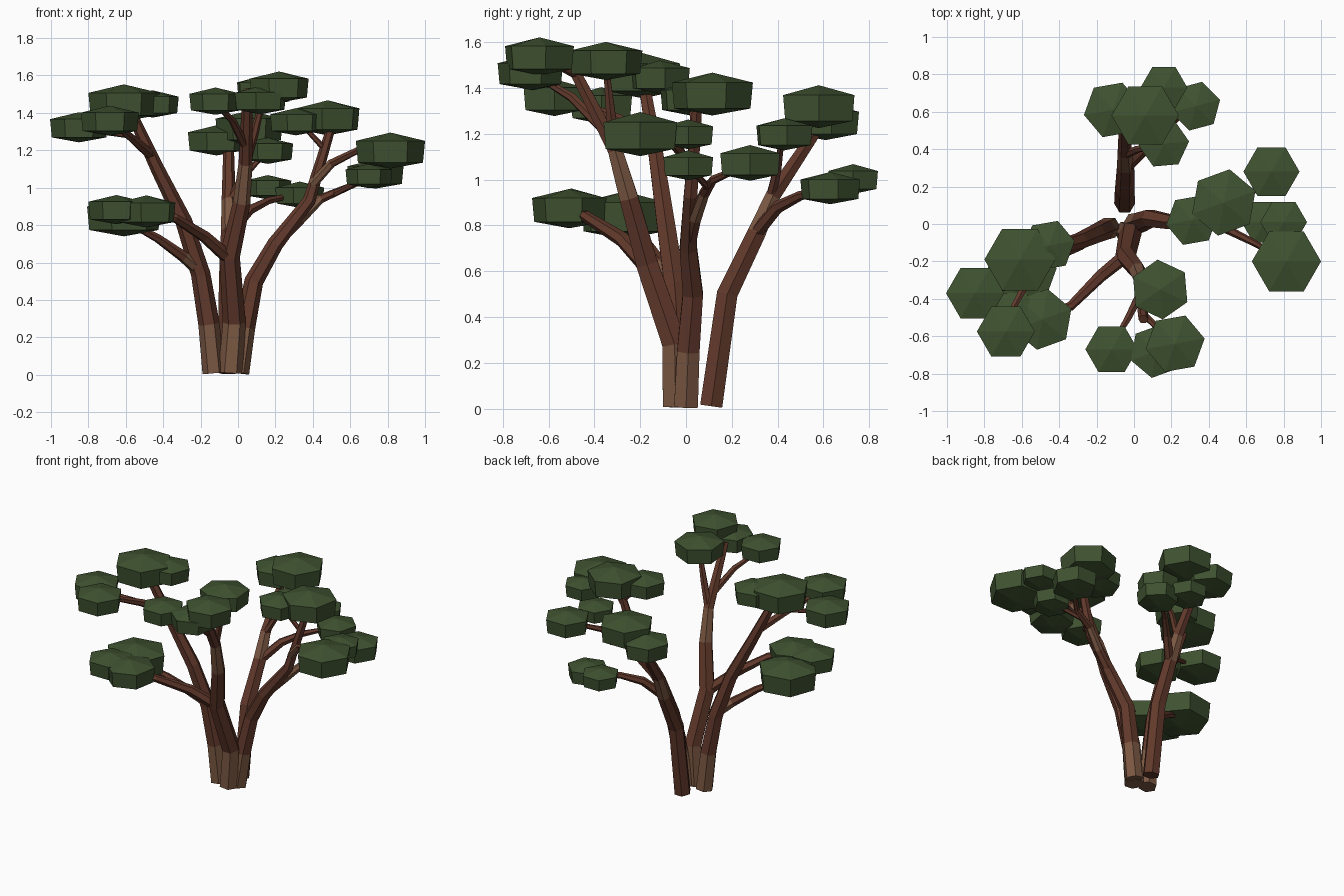
import bpy
import bmesh
import math
from mathutils import Vector

if "Cube" in bpy.data.objects:
    bpy.data.objects.remove(bpy.data.objects["Cube"], do_unlink=True)


def make_material(name, color):
    mat = bpy.data.materials.new(name)
    mat.use_nodes = True
    mat.diffuse_color = (*color, 1)
    bsdf = next(n for n in mat.node_tree.nodes if n.type == 'BSDF_PRINCIPLED')
    bsdf.inputs["Base Color"].default_value = (*color, 1)
    bsdf.inputs["Roughness"].default_value = 0.9
    return mat


LEAF = make_material("leaf green", (0.05, 0.085, 0.03))
BARK = make_material("dark bark", (0.125, 0.042, 0.025))
PALE = make_material("pale bark", (0.2, 0.098, 0.056))


def finish(name, bm, materials):
    bmesh.ops.recalc_face_normals(bm, faces=bm.faces)
    mesh = bpy.data.meshes.new(name)
    bm.to_mesh(mesh)
    bm.free()
    for mat in materials:
        mesh.materials.append(mat)
    obj = bpy.data.objects.new(name, mesh)
    bpy.context.collection.objects.link(obj)
    return obj


def limb(name, path, r_start, r_end, pale=(), sides=6):
    """Faceted tapering limb along a path; segments listed in pale are lighter."""
    pts = [Vector(p) for p in path]
    last = len(pts) - 1
    bm = bmesh.new()
    rings = []
    for i, p in enumerate(pts):
        tangent = (pts[min(i + 1, last)] - pts[max(i - 1, 0)]).normalized()
        turn = Vector((0, 0, 1)).rotation_difference(tangent)
        r = r_start + (r_end - r_start) * (i / last) ** 1.5
        rings.append([])
        for k in range(sides):
            a = math.tau * k / sides
            spoke = Vector((math.cos(a), math.sin(a), 0)) * r
            rings[-1].append(bm.verts.new(p + turn @ spoke))
    for i in range(last):
        for k in range(sides):
            n = (k + 1) % sides
            face = bm.faces.new((rings[i][k], rings[i][n], rings[i + 1][n], rings[i + 1][k]))
            face.material_index = int(i in pale)
    bm.faces.new(rings[0][::-1]).material_index = int(0 in pale)
    bm.faces.new(rings[-1])
    return finish(name, bm, (BARK, PALE))


def leaf_pad(name, x, y, z, r, angle):
    """Hexagonal slab with a shallow point above and below."""
    bm = bmesh.new()
    top = bm.verts.new((x, y, z + 0.54 * r))
    bottom = bm.verts.new((x, y, z - 0.5 * r))
    upper, lower = [], []
    for k in range(6):
        a = math.radians(angle + 60 * k)
        c, s = math.cos(a) * r, math.sin(a) * r
        upper.append(bm.verts.new((x + c, y + s, z + 0.3 * r)))
        lower.append(bm.verts.new((x + c * 0.94, y + s * 0.94, z - 0.33 * r)))
    for k in range(6):
        n = (k + 1) % 6
        bm.faces.new((upper[k], upper[n], top))
        bm.faces.new((lower[n], lower[k], bottom))
        bm.faces.new((lower[k], lower[n], upper[n], upper[k]))
    return finish(name, bm, (LEAF,))


# Main stems
limb("west_stem", [(-.13, -.02, .01), (-.155, -.03, .27), (-.2, -.05, .54),
                   (-.29, -.09, .82), (-.43, -.13, 1.1), (-.57, -.18, 1.4)], .06, .028, {0})
limb("south_stem", [(-.04, -.045, .01), (-.02, -.05, .28), (-.045, -.17, .63),
                    (.02, -.25, .92), (.04, -.31, 1.13), (.05, -.51, 1.52)], .065, .026, {0, 3})
limb("east_stem", [(.0, .0, .01), (.035, .01, .25), (.085, .03, .5),
                   (.2, .01, .7), (.38, .02, .93), (.5, .05, 1.33)], .06, .024, {0})
limb("north_stem", [(-.05, .11, .01), (-.05, .18, .5), (-.045, .31, .77),
                    (-.05, .38, .93), (-.05, .58, 1.23)], .056, .028, {2})

# Branches
limb("west_low_branch", [(-.22, -.06, .57), (-.29, -.11, .63), (-.43, -.18, .73),
                         (-.6, -.26, .82)], .035, .014, {0})
limb("west_high_branch", [(-.47, -.15, 1.18), (-.56, -.29, 1.26), (-.69, -.53, 1.36)], .03, .014)
limb("west_outer_twig", [(-.58, -.32, 1.28), (-.82, -.37, 1.31)], .017, .012)
limb("south_low_branch", [(-.045, -.17, .62), (-.18, -.28, .74), (-.34, -.44, .84),
                          (-.52, -.5, .87)], .038, .014)
limb("south_high_branch", [(.04, -.36, 1.22), (-.03, -.5, 1.36), (-.12, -.65, 1.45)], .025, .012)
limb("south_fork", [(.04, -.31, 1.13), (.09, -.33, 1.3), (.14, -.35, 1.5)], .028, .014)
limb("south_tip_twig", [(.05, -.48, 1.46), (.2, -.63, 1.53)], .02, .012)
limb("east_low_branch", [(.2, .01, .7), (.33, .04, .83), (.44, .08, .94),
                         (.58, .12, 1), (.73, .26, 1.06)], .032, .012, {1})
limb("east_inner_twig", [(.5, .1, .96), (.7, .01, 1.06)], .016, .012)
limb("east_high_branch", [(.4, .02, 1.02), (.5, -.03, 1.13), (.64, -.1, 1.2),
                          (.8, -.19, 1.2)], .026, .012, {0})
limb("east_top_twig", [(.47, .04, 1.2), (.34, .02, 1.34)], .017, .012)
limb("north_low_branch", [(-.045, .3, .76), (.06, .4, .88), (.16, .5, .93),
                          (.3, .63, .96)], .032, .012)
limb("north_side_branch", [(-.05, .37, .92), (.02, .4, 1.05), (.14, .42, 1.18)], .024, .012)

# Leaf pads: x, y, z, radius, turn in degrees
PADS = {
    "north": [(-.115, .61, 1.25, .155, 10), (.06, .58, 1.315, .18, 0), (.16, .73, 1, .125, 0),
              (.33, .63, .96, .135, 15), (.16, .43, 1.195, .135, 5)],
    "east": [(.735, .28, 1.07, .15, 0), (.48, .115, 1.37, .18, 20), (.31, .02, 1.35, .14, 10),
             (.815, -.2, 1.195, .185, 0), (.8, .01, 1.195, .125, 0), (.7, .01, 1.06, .125, 0)],
    "south": [(.14, -.35, 1.515, .16, 35), (.22, -.64, 1.535, .16, 10),
              (.12, -.68, 1.465, .145, 20), (-.12, -.67, 1.46, .14, 0)],
    "west": [(-.61, -.19, 1.45, .19, 0), (-.455, -.115, 1.445, .14, 10),
             (-.85, -.37, 1.32, .155, 0), (-.685, -.575, 1.355, .155, 0)],
    "low": [(-.49, -.51, .87, .165, 20), (-.61, -.27, .84, .2, 10), (-.65, -.5, .88, .15, 0)],
}
for side, pads in PADS.items():
    for number, pad in enumerate(pads, 1):
        leaf_pad(f"{side}_leaf_pad_{number}", *pad)
